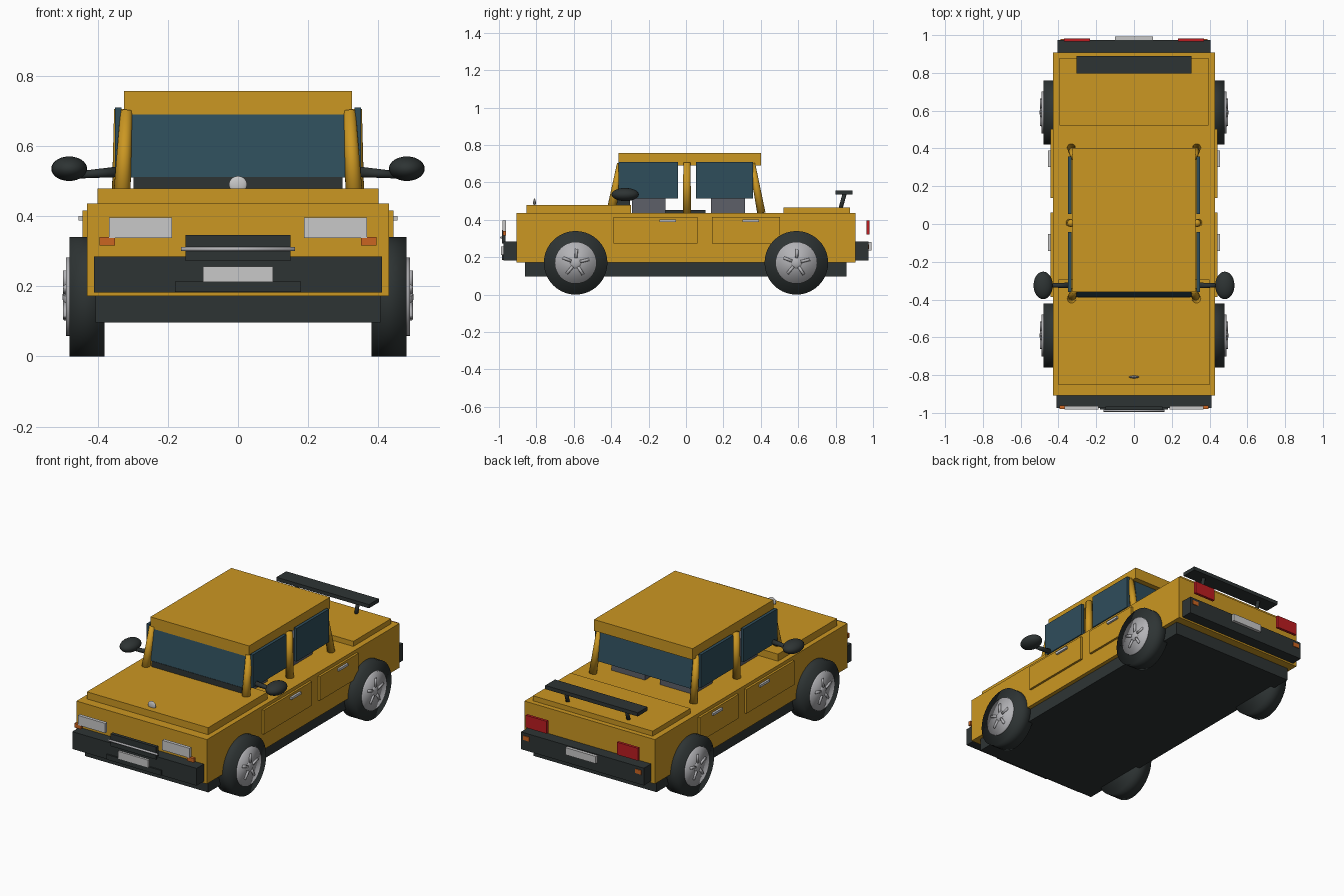
import bpy, bmesh, math
from mathutils import Vector, Matrix

cube = bpy.data.objects.get("Cube")
if cube:
    bpy.data.objects.remove(cube, do_unlink=True)


def material(name, rgb):
    m = bpy.data.materials.new(name)
    m.use_nodes = True
    m.diffuse_color = (*rgb, 1)
    m.node_tree.nodes["Principled BSDF"].inputs["Base Color"].default_value = (*rgb, 1)
    return m


PAINT = material("mustard paint", (0.60, 0.31, 0.016))
DARK = material("dark trim", (0.027, 0.034, 0.034))
GLASS = material("blue glass", (0.028, 0.075, 0.105))
SEAT = material("grey upholstery", (0.11, 0.115, 0.14))
LIGHT = material("pale lamp", (0.58, 0.58, 0.58))
ALLOY = material("silver alloy", (0.45, 0.45, 0.47))
RED = material("red lamp", (0.5, 0.012, 0.015))
ORANGE = material("orange lamp", (0.6, 0.13, 0.015))


def finish(name, bm, mat, smooth=False):
    mesh = bpy.data.meshes.new(name)
    bmesh.ops.recalc_face_normals(bm, faces=bm.faces)
    for f in bm.faces:
        f.smooth = smooth
    bm.to_mesh(mesh)
    bm.free()
    mesh.materials.append(mat)
    ob = bpy.data.objects.new(name, mesh)
    bpy.context.collection.objects.link(ob)
    return ob


def box(name, mat, x, y, z):
    """Box given by its (low, high) range on each axis."""
    bm = bmesh.new()
    bmesh.ops.create_cube(bm, size=1)
    for v in bm.verts:
        v.co = [r[0] if c < 0 else r[1] for c, r in zip(v.co, (x, y, z))]
    return finish(name, bm, mat)


def pair(name, mat, x, y, z):
    """The same box on both sides of the car."""
    box("left_" + name, mat, x, y, z)
    box("right_" + name, mat, (-x[1], -x[0]), y, z)


def rod(name, mat, a, b, r1, r2=None, seg=20):
    """Round bar, tapered when r2 differs, running from a to b."""
    a, b = Vector(a), Vector(b)
    bm = bmesh.new()
    bmesh.ops.create_cone(bm, cap_ends=True, segments=seg, radius1=r1,
                          radius2=r2 or r1, depth=(b - a).length)
    turn = (b - a).to_track_quat('Z', 'Y').to_matrix().to_4x4()
    bm.transform(Matrix.Translation((a + b) / 2) @ turn)
    return finish(name, bm, mat, True)


def ball(name, mat, centre, radii):
    bm = bmesh.new()
    bmesh.ops.create_uvsphere(bm, u_segments=24, v_segments=14, radius=1)
    bm.transform(Matrix.Translation(centre) @ Matrix.Diagonal((*radii, 1)))
    return finish(name, bm, mat, True)


def screen(name, y_low, y_high):
    """Sloping end window; the upper edge is shifted along y."""
    ob = box(name, GLASS, (-0.305, 0.305), (-0.008, 0.008), (0.51, 0.70))
    for v in ob.data.vertices:
        v.co.y += y_high if v.co.z > 0.6 else y_low


# Body shell
box("body", PAINT, (-0.43, 0.43), (-0.907, 0.907), (0.172, 0.436))
box("chassis", DARK, (-0.406, 0.406), (-0.86, 0.857), (0.097, 0.172))
box("hood", PAINT, (-0.40, 0.40), (-0.852, -0.295), (0.436, 0.478))
box("trunk_lid", PAINT, (-0.395, 0.395), (0.522, 0.878), (0.436, 0.466))
box("roof", PAINT, (-0.325, 0.325), (-0.36, 0.402), (0.69, 0.757))

# Bumpers, grille and plates
box("front_bumper", DARK, (-0.41, 0.41), (-0.975, -0.907), (0.182, 0.285))
box("rear_bumper", DARK, (-0.405, 0.405), (0.907, 0.975), (0.182, 0.285))
box("grille", DARK, (-0.15, 0.15), (-0.985, -0.965), (0.272, 0.346))
rod("grille_bar", ALLOY, (-0.162, -0.988, 0.306), (0.162, -0.988, 0.306), 0.006)
box("front_skirt", DARK, (-0.18, 0.18), (-0.983, -0.97), (0.184, 0.214))
box("front_plate", LIGHT, (-0.1, 0.1), (-0.988, -0.97), (0.212, 0.256))
box("rear_plate", LIGHT, (-0.1, 0.1), (0.97, 0.993), (0.237, 0.28))

# Lamps
pair("headlight", LIGHT, (0.188, 0.368), (-0.982, -0.963), (0.338, 0.396))
pair("front_indicator", ORANGE, (0.35, 0.394), (-0.979, -0.962), (0.316, 0.341))
pair("tail_light", RED, (0.232, 0.37), (0.965, 0.981), (0.322, 0.396))
pair("rear_indicator", ORANGE, (0.35, 0.39), (0.97, 0.979), (0.243, 0.268))

# Doors and handles
pair("front_door", PAINT, (0.42, 0.443), (-0.387, 0.062), (0.272, 0.416))
pair("rear_door", PAINT, (0.42, 0.443), (0.138, 0.502), (0.272, 0.416))
pair("front_handle", LIGHT, (0.44, 0.455), (-0.142, -0.053), (0.387, 0.401))
pair("rear_handle", LIGHT, (0.44, 0.455), (0.303, 0.39), (0.387, 0.401))

# Windows
pair("front_side_window", GLASS, (0.332, 0.35), (-0.36, -0.043), (0.513, 0.71))
pair("rear_side_window", GLASS, (0.332, 0.35), (0.053, 0.358), (0.513, 0.71))
screen("windshield", -0.378, -0.35)
screen("rear_window", 0.385, 0.36)

# Cabin interior
box("dashboard", DARK, (-0.298, 0.298), (-0.388, -0.30), (0.44, 0.512))
box("console", DARK, (-0.2, 0.2), (-0.11, 0.105), (0.436, 0.452))
pair("front_seat", SEAT, (0.05, 0.27), (-0.29, -0.11), (0.436, 0.6))
pair("rear_seat", SEAT, (0.05, 0.27), (0.135, 0.315), (0.436, 0.6))

# Parts repeated on each side
for side, s in (("left", 1), ("right", -1)):
    rod(side + "_front_pillar", PAINT, (s * 0.332, -0.402, 0.436),
        (s * 0.318, -0.352, 0.70), 0.025, 0.017)
    rod(side + "_middle_pillar", PAINT, (s * 0.338, 0.005, 0.436),
        (s * 0.334, 0.005, 0.705), 0.022, 0.019)
    rod(side + "_rear_pillar", PAINT, (s * 0.332, 0.403, 0.436),
        (s * 0.318, 0.353, 0.70), 0.022, 0.017)

    # Door mirror on its stalk
    rod(side + "_mirror_arm", DARK, (s * 0.345, -0.325, 0.526),
        (s * 0.46, -0.325, 0.517), 0.015, 0.010)
    ball(side + "_mirror", DARK, (s * 0.481, -0.325, 0.535), (0.051, 0.073, 0.035))
    rod(side + "_spoiler_post", DARK, (s * 0.2, 0.825, 0.455),
        (s * 0.2, 0.848, 0.54), 0.011)

    # Wheels with domed hub and five spokes
    for end, y in (("front", -0.59), ("rear", 0.59)):
        tag = side + "_" + end
        c = Vector((0, y, 0.17))
        rod(tag + "_tyre", DARK, c + Vector((s * 0.38, 0, 0)),
            c + Vector((s * 0.48, 0, 0)), 0.17, seg=40)
        rod(tag + "_hub", ALLOY, c + Vector((s * 0.47, 0, 0)),
            c + Vector((s * 0.49, 0, 0)), 0.112, seg=32)
        ball(tag + "_hub_cap", ALLOY, c + Vector((s * 0.485, 0, 0)), (0.015, 0.032, 0.032))
        for i in range(5):
            t = math.tau * i / 5 + 0.25
            d = Vector((s * 0.491, math.cos(t), math.sin(t)))
            spoke = [c + Vector((d.x, d.y * r, d.z * r)) for r in (0.025, 0.075)]
            rod(f"{tag}_spoke_{i + 1}", ALLOY, *spoke, 0.008, seg=10)

# Spoiler and hood ornament
box("spoiler", DARK, (-0.305, 0.305), (0.798, 0.89), (0.534, 0.556))
ball("hood_ornament", LIGHT, (0, -0.81, 0.49), (0.026, 0.007, 0.024))
